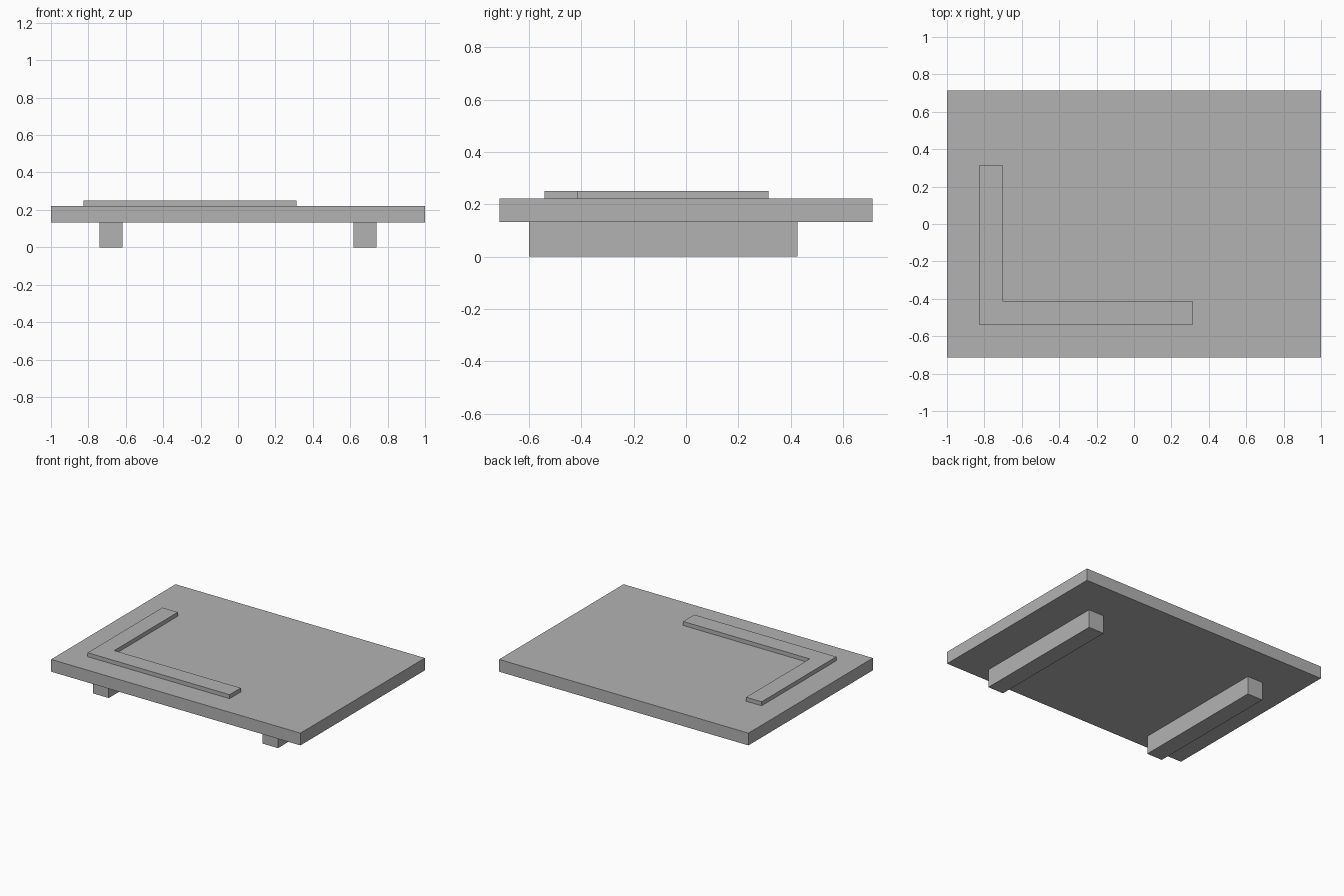
import bpy
import bmesh

cube = bpy.data.objects.get("Cube")
if cube:
    bpy.data.objects.remove(cube, do_unlink=True)

grey = bpy.data.materials.new("plain_grey")
grey.use_nodes = True
colour = (0.45, 0.45, 0.45, 1.0)
grey.diffuse_color = colour
grey.node_tree.nodes["Principled BSDF"].inputs["Base Color"].default_value = colour


def prism(name, outline, bottom, top):
    """Extrude a flat outline upwards into a solid part."""
    bm = bmesh.new()
    base = bm.faces.new([bm.verts.new((x, y, bottom)) for x, y in outline])
    raised = bmesh.ops.extrude_face_region(bm, geom=[base], use_keep_orig=True)
    for item in raised["geom"]:
        if isinstance(item, bmesh.types.BMVert):
            item.co.z = top
    bmesh.ops.recalc_face_normals(bm, faces=bm.faces)
    mesh = bpy.data.meshes.new(name)
    bm.to_mesh(mesh)
    bm.free()
    mesh.materials.append(grey)
    obj = bpy.data.objects.new(name, mesh)
    bpy.context.collection.objects.link(obj)
    return obj


def rectangle(x0, x1, y0, y1):
    return [(x0, y0), (x1, y0), (x1, y1), (x0, y1)]


UNDERSIDE, SURFACE, RIM_TOP = 0.132, 0.221, 0.25

# Main board
prism("board", rectangle(-1, 1, -0.713, 0.713), UNDERSIDE, SURFACE)

# Two runners beneath, mirrored about the centre
for name, side in (("left_runner", 1), ("right_runner", -1)):
    x0, x1 = sorted((side * 0.617, side * 0.741))
    prism(name, rectangle(x0, x1, -0.6, 0.425), 0, UNDERSIDE)

# Raised corner fence on the upper face
prism("corner_fence",
      [(-0.827, -0.541), (0.312, -0.541), (0.312, -0.413),
       (-0.703, -0.413), (-0.703, 0.315), (-0.827, 0.315)],
      SURFACE, RIM_TOP)
